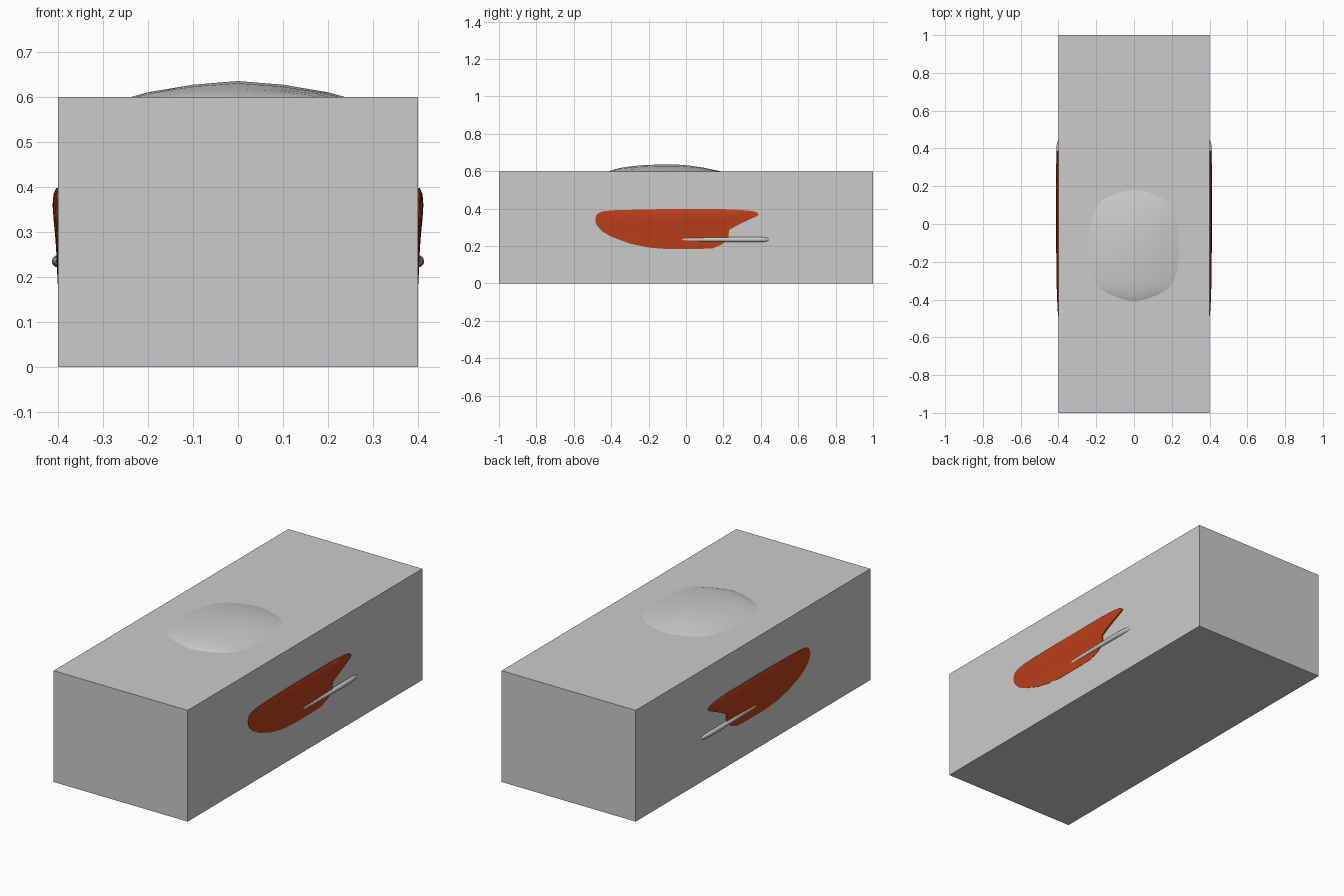
import bpy, bmesh, math
from mathutils import Vector

if "Cube" in bpy.data.objects:
    bpy.data.objects.remove(bpy.data.objects["Cube"])


def lerp_table(table, x):
    for (a, fa), (b, fb) in zip(table, table[1:]):
        if x <= b:
            return fa + (fb - fa) * max(0, x - a) / (b - a)
    return table[-1][1]


def loft(name, rows, color=None, mirror=False, closed=False):
    bm = bmesh.new()
    grid = [[bm.verts.new(p) for p in r] for r in rows]
    n = len(rows[0])
    for a, b in zip(grid, grid[1:]):
        for i in range(n if closed else n - 1):
            j = (i + 1) % n
            bm.faces.new((a[i], a[j], b[j], b[i]))
    if closed:
        bm.faces.new(grid[0][::-1])
        bm.faces.new(grid[-1])
    bmesh.ops.remove_doubles(bm, verts=bm.verts, dist=1e-5)
    bmesh.ops.recalc_face_normals(bm, faces=bm.faces)
    # open shells must face away from the body
    if not closed:
        out = Vector((1, 0, 0)) if mirror else Vector((0, 0, 1))
        if sum((f.normal.dot(out) * f.calc_area() for f in bm.faces)) < 0:
            bmesh.ops.reverse_faces(bm, faces=bm.faces)
    me = bpy.data.meshes.new(name)
    bm.to_mesh(me)
    bm.free()
    ob = bpy.data.objects.new(name, me)
    bpy.context.collection.objects.link(ob)
    bpy.ops.object.select_all(action='DESELECT')
    ob.select_set(True)
    bpy.context.view_layer.objects.active = ob
    bpy.ops.object.shade_smooth_by_angle(angle=math.radians(35))
    if mirror:
        ob.modifiers.new("mirror", 'MIRROR')
    if color:
        mat = bpy.data.materials.new(name + "_paint")
        mat.diffuse_color = color
        mat.use_nodes = True
        mat.node_tree.nodes["Principled BSDF"].inputs["Base Color"].default_value = mat.diffuse_color
        me.materials.append(mat)
    return ob


# main block
bpy.ops.mesh.primitive_cube_add(size=1, location=(0, 0, 0.3))
body = bpy.context.object
body.name = "body_block"
body.scale = (0.8, 2, 0.6)

# shallow canopy on top: (y, half width, ridge height)
canopy = [(-0.41, 0.01, 0), (-0.395, 0.07, .006), (-0.375, 0.125, .012),
          (-0.345, 0.18, .019), (-0.31, 0.205, .024), (-0.25, 0.228, .031),
          (-0.15, 0.24, .036), (-0.05, 0.237, .036), (0.02, 0.225, .030),
          (0.10, 0.195, .018), (0.14, 0.145, .009), (0.165, 0.08, .004),
          (0.182, 0.01, 0)]
section = [(-1, 0), (-.83, .31), (-.42, .77), (0, 1), (.42, .77), (.83, .31), (1, 0)]
loft("canopy", [[(w * u, y, 0.6 + h * v) for u, v in section] for y, w, h in canopy])

# red side panels: (y, bottom z, top z), bulge depends on height
panel = [(-0.485, .33, .35), (-0.475, .308, .372), (-0.45, .28, .385), (-0.40, .25, .391),
         (-0.30, .213, .394), (-0.20, .192, .396), (-0.10, .184, .398), (0.05, .184, .398),
         (0.14, .187, .397), (0.19, .208, .397), (0.21, .222, .397), (0.228, .245, .396),
         (0.229, .285, .396), (0.28, .314, .394), (0.35, .347, .388), (0.375, .358, .382),
         (0.387, .367, .372)]
bulge = [(.17, .0005), (.22, .002), (.28, .005), (.33, .010), (.36, .012),
         (.385, .010), (.40, .003)]
taper = [(-0.485, .15), (-0.42, .5), (-0.3, .85), (-0.1, 1), (0.25, 1), (0.387, .5)]
N = 10
rows = []
for y, lo, hi in panel:
    k = lerp_table(taper, y)
    r = [(0.39, y, lo)]
    for i in range(N + 1):
        z = lo + (hi - lo) * i / N
        r.append((0.4004 + k * lerp_table(bulge, z), y, z))
    rows.append(r + [(0.39, y, hi)])
rows = [[(0.39, y, z) for x, y, z in rows[0]]] + rows + [[(0.39, y, z) for x, y, z in rows[-1]]]
loft("side_panel", rows, (0.5, 0.05, 0.01, 1), mirror=True)

# exhaust pipes: (y, x centre, radius)
pipe = [(-0.08, .389, .010), (0.0, .394, .011), (0.15, .399, .012), (0.28, .401, .013),
        (0.36, .4005, .0135), (0.42, .397, .0125), (0.435, .395, .010), (0.443, .394, .006)]
loft("exhaust_pipe",
     [[(x + r * math.cos(a), y, 0.235 + r * math.sin(a))
       for a in (i * math.tau / 16 for i in range(16))] for y, x, r in pipe],
     mirror=True, closed=True)
